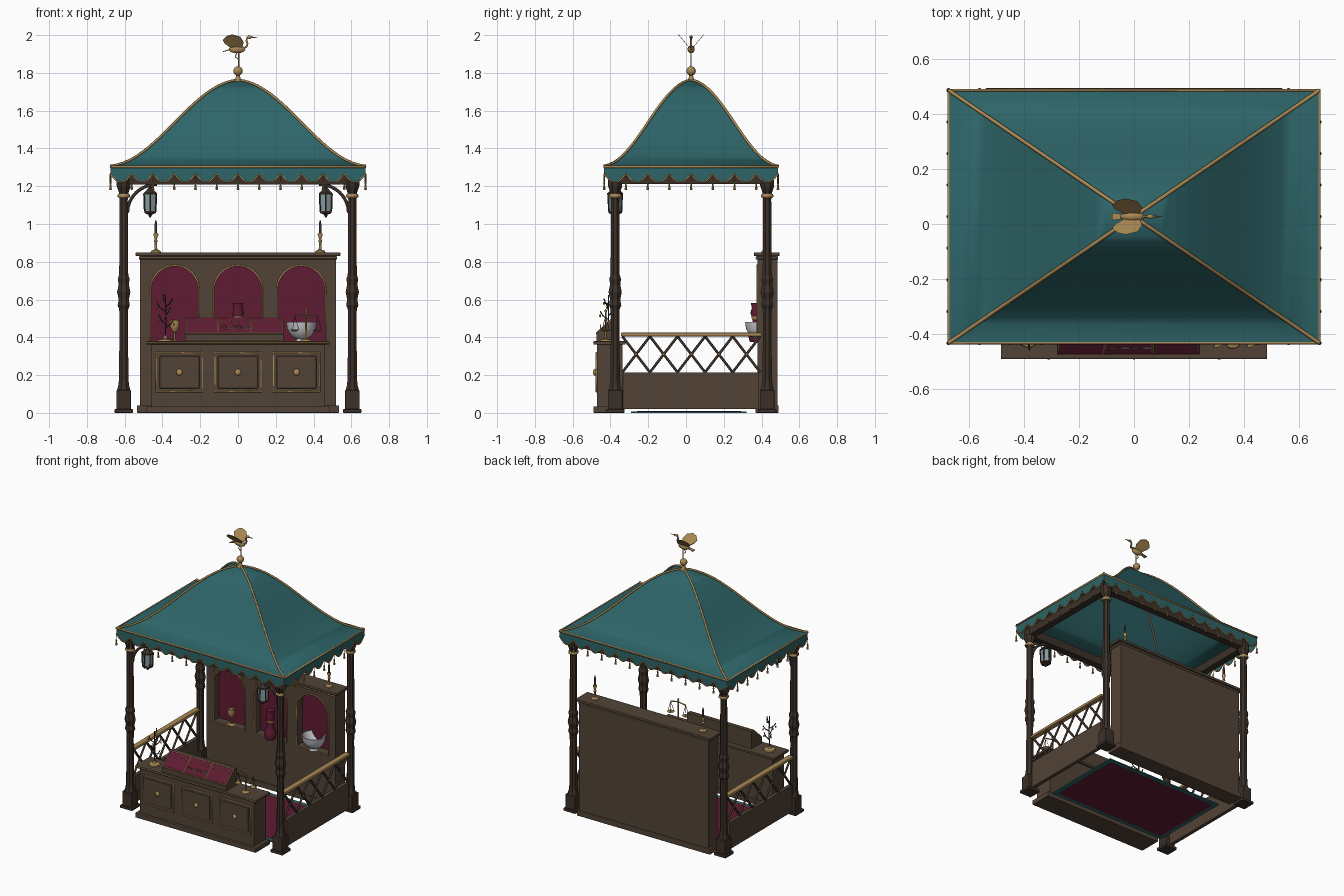
import bpy, bmesh
from math import sin, cos, pi
from mathutils import Vector, Matrix

if "Cube" in bpy.data.objects:
    bpy.data.objects.remove(bpy.data.objects["Cube"])

def mat(name, r, g, b):
    m = bpy.data.materials.new(name)
    m.diffuse_color = (r, g, b, 1)
    m.use_nodes = True
    m.node_tree.nodes["Principled BSDF"].inputs["Base Color"].default_value = m.diffuse_color
    return m

BROWN = mat("wood", .085, .057, .038)
DARK = mat("dark_wood", .045, .03, .022)
GOLD = mat("gold", .40, .25, .09)
TEAL = mat("teal_cloth", .027, .13, .14)
WINE = mat("wine_cloth", .115, .011, .032)
GLASS = mat("glass", .25, .36, .38)
SILVER = mat("silver", .6, .62, .65)
CY = .027                      # canopy centre in y
PX, PF, PB = .605, -.375, .43  # post positions

def finish(name, bm, m, smooth=False, bevel=0):
    bmesh.ops.recalc_face_normals(bm, faces=bm.faces)
    me = bpy.data.meshes.new(name)
    bm.to_mesh(me)
    bm.free()
    ob = bpy.data.objects.new(name, me)
    bpy.context.collection.objects.link(ob)
    me.materials.append(m)
    if bevel:
        b = ob.modifiers.new("bevel", "BEVEL")
        b.width, b.segments = bevel, 2
    if smooth:
        bpy.ops.object.select_all(action='DESELECT')
        ob.select_set(True)
        bpy.context.view_layer.objects.active = ob
        bpy.ops.object.shade_smooth_by_angle(angle=.7)
    return ob

def boxes(name, m, *spans, bevel=0):
    """each span is x0,x1,y0,y1,z0,z1"""
    bm = bmesh.new()
    for x0, x1, y0, y1, z0, z1 in spans:
        M = Matrix.Translation(((x0+x1)/2, (y0+y1)/2, (z0+z1)/2)) @ Matrix.Diagonal((x1-x0, y1-y0, z1-z0, 1))
        bmesh.ops.create_cube(bm, size=1, matrix=M)
    return finish(name, bm, m, bevel=bevel)

def lathe(name, m, prof, locs, n=16):
    """profile of (radius, z) spun around z at every (x, y)"""
    bm = bmesh.new()
    for x, y in locs:
        rings = [[bm.verts.new((x+r*cos(2*pi*(i+.5)/n), y+r*sin(2*pi*(i+.5)/n), z)) for i in range(n)] for r, z in prof]
        for a, b in zip(rings, rings[1:]):
            for i in range(n):
                bm.faces.new((a[i], a[(i+1) % n], b[(i+1) % n], b[i]))
        bm.faces.new(rings[0])
        bm.faces.new(rings[-1])
    return finish(name, bm, m, n > 8)

def balls(name, m, locs, size):
    bm = bmesh.new()
    for l in locs:
        bmesh.ops.create_uvsphere(bm, u_segments=14, v_segments=8, radius=1,
                                  matrix=Matrix.Translation(l) @ Matrix.Diagonal((*size, 1)))
    return finish(name, bm, m, True)

def tubes(name, m, paths, r, closed=False):
    cu = bpy.data.curves.new(name, 'CURVE')
    cu.dimensions, cu.bevel_depth, cu.bevel_resolution, cu.use_fill_caps = '3D', r, 1, True
    for p in paths:
        s = cu.splines.new('POLY')
        s.points.add(len(p)-1)
        for q, c in zip(s.points, p):
            q.co = (*c, 1)
        s.use_cyclic_u = closed
    cu.materials.append(m)
    ob = bpy.data.objects.new(name, cu)
    bpy.context.collection.objects.link(ob)
    return ob

def prism(name, m, outlines, offset):
    bm = bmesh.new()
    for pts in outlines:
        f = bm.faces.new([bm.verts.new(p) for p in pts])
        g = bmesh.ops.extrude_face_region(bm, geom=[f])["geom"]
        bmesh.ops.translate(bm, vec=offset, verts=[v for v in g if isinstance(v, bmesh.types.BMVert)])
    return finish(name, bm, m)

def ring(x, y, z, r, n=12):
    return [(x+r*cos(2*pi*i/n), y, z+r*sin(2*pi*i/n)) for i in range(n)]

# --- posts and frame
posts = [(sx*PX, y) for sx in (-1, 1) for y in (PF, PB)]
boxes("post_base", DARK, *[(x-h, x+h, y-h, y+h, a, b) for x, y in posts
      for h, a, b in ((.048, 0, .02), (.038, .02, .12))], bevel=.003)
lathe("post_shaft", DARK, [(.038, .12), (.031, .145), (.027, .18), (.024, .5), (.026, .55), (.035, .57), (.029, .6),
      (.038, .64), (.029, .68), (.034, .71), (.026, .73), (.023, 1.13), (.031, 1.15), (.027, 1.165), (.04, 1.2), (.04, 1.25)], posts, 8)
lathe("post_gold_ring", GOLD, [(.03, 1.14), (.034, 1.145), (.034, 1.153), (.03, 1.158)], posts, 12)
boxes("top_beam", DARK, *[(-PX, PX, y-.025, y+.025, 1.21, 1.27) for y in (PF, PB)],
      *[(x-.025, x+.025, PF, PB, 1.211, 1.269) for x in (-PX, PX)])
arc = [(.43+.155*sin(t*pi/16), 1.06+.15*cos(t*pi/16)) for t in range(9)]
tubes("corner_brace", DARK, [[(s*x, PF, z) for x, z in arc] for s in (-1, 1)], .01)

# --- canopy
HX, HY = .675, .46
def roof_z(t):
    return 1.305 + .455*(.88*(1+cos(pi*t))/2 + .12*(1-t))
T = [i/20 for i in range(21)]
bm = bmesh.new()
for c0, c1 in (((-1, -1), (1, -1)), ((1, -1), (1, 1)), ((1, 1), (-1, 1)), ((-1, 1), (-1, -1))):
    rows = [[bm.verts.new((t*HX*c[0], CY+t*HY*c[1], roof_z(t))) for c in (c0, c1)] for t in T[1:]]
    apex = bm.verts.new((0, CY, roof_z(0)))
    bm.faces.new((apex, *rows[0]))
    for a, b in zip(rows, rows[1:]):
        bm.faces.new((a[0], a[1], b[1], b[0]))
bmesh.ops.remove_doubles(bm, verts=bm.verts, dist=1e-5)
finish("canopy", bm, TEAL, True)
tubes("canopy_ridge", GOLD, [[(t*HX*a, CY+t*HY*b, roof_z(t)+.003) for t in T] for a in (-1, 1) for b in (-1, 1)], .007)
tubes("eave_trim", GOLD, [[(a*HX, CY+b*HY, 1.303) for a, b in ((-1, -1), (1, -1), (1, 1), (-1, 1))]], .007, True)

# --- scalloped valance with tassels
bm = bmesh.new()
hems, tassels = [], []
for sx, sy, n in ((0, -1, 12), (0, 1, 12), (-1, 0, 8), (1, 0, 8)):
    def at(u, z):
        return (u*HX, CY+sy*HY, z) if sy else (sx*HX, CY+u*HY, z)
    hem = []
    for i in range(n*8+1):
        hem.append(at(2*i/(n*8)-1, 1.265-.045*sin(pi*(i % 8)/8)))
    top = [bm.verts.new((p[0], p[1], 1.303)) for p in hem]
    low = [bm.verts.new(p) for p in hem]
    for i in range(len(hem)-1):
        bm.faces.new((top[i], top[i+1], low[i+1], low[i]))
    hems.append(hem)
    tassels += [at(2*i/n-1, 0)[:2] for i in range(n)]
finish("valance", bm, TEAL)
tubes("valance_hem", GOLD, hems, .0045)
lathe("tassel", GOLD, [(.002, 1.265), (.002, 1.222), (.006, 1.217), (.004, 1.208), (.008, 1.182), (.001, 1.18)], tassels, 8)

# --- bird finial
lathe("finial_stem", GOLD, [(.03, 1.745), (.016, 1.765), (.01, 1.785), (.01, 1.80)], [(0, CY)])
balls("finial_ball", GOLD, [(0, CY, 1.81)], (.025, .025, .025))
tubes("bird_leg", GOLD, [[(.004, CY, 1.83), (.004, CY, 1.91)], [(.004, CY, 1.87), (-.015, CY, 1.885), (-.005, CY, 1.91)]], .003)
balls("bird_body", GOLD, [(-.005, CY, 1.925)], (.045, .019, .021))
tubes("bird_neck", GOLD, [[(.03, CY, 1.93), (.046, CY, 1.94), (.05, CY, 1.955), (.045, CY, 1.97), (.048, CY, 1.984), (.06, CY, 1.99)]], .006)
balls("bird_head", GOLD, [(.06, CY, 1.989)], (.013, .009, .009))
bm = bmesh.new()
bmesh.ops.create_cone(bm, segments=8, radius1=.005, radius2=.0005, depth=.04, cap_ends=True,
                      matrix=Matrix.Translation((.085, CY, 1.988)) @ Matrix.Rotation(pi/2, 4, 'Y'))
finish("bird_beak", bm, GOLD)
prism("bird_tail", GOLD, [[(-.04, CY-.008, 1.922), (-.08, CY-.014, 1.91), (-.08, CY+.014, 1.91), (-.04, CY+.008, 1.922)]], (0, 0, .005))
wing = [(.02, 0), (.03, .035), (.012, .07), (-.03, .085), (-.06, .075), (-.08, .05), (-.07, .03), (-.035, 0)]
prism("bird_wing", GOLD, [[(x, CY+k*(.008+s*.68), 1.93+s*.82) for x, s in wing] for k in (-1, 1)], (0, 0, .004))

# --- lanterns
lamps = [(-.465, PF), (.465, PF)]
lathe("lantern_glass", GLASS, [(.032, 1.07), (.036, 1.155)], lamps, 6)
lathe("lantern_base", DARK, [(.005, 1.035), (.012, 1.05), (.036, 1.058), (.036, 1.07)], lamps, 6)
lathe("lantern_cap", DARK, [(.042, 1.155), (.042, 1.163), (.02, 1.182), (.008, 1.195)], lamps, 6)
tubes("lantern_bar", DARK, [[(x+.034*cos(a*pi/3+pi/6), y+.034*sin(a*pi/3+pi/6), 1.065),
      (x+.038*cos(a*pi/3+pi/6), y+.038*sin(a*pi/3+pi/6), 1.158)] for x, y in lamps for a in range(6)], .004)
tubes("lantern_hook", DARK, [[(x, y, 1.19), (x, y, 1.22)] for x, y in lamps], .004)
tubes("lantern_ring", DARK, [ring(x, y, 1.203, .012) for x, y in lamps], .003, True)

# --- counter
boxes("counter_body", BROWN, (-.46, .46, -.472, -.335, .03, .362), bevel=.002)
boxes("counter_base", BROWN, (-.485, .485, -.49, -.325, 0, .035), bevel=.004)
boxes("counter_top", BROWN, (-.485, .485, -.49, -.32, .362, .38), bevel=.004)
tubes("counter_top_trim", GOLD, [[(-.484, -.488, .372), (.484, -.488, .372)]], .004)
tubes("counter_panel_frame", GOLD, [[(c+a*.122, -.474, .215+b*.103) for a, b in ((-1, -1), (1, -1), (1, 1), (-1, 1))]
      for c in (-.31, 0, .31)], .006, True)
boxes("counter_panel", BROWN, *[(c-.105, c+.105, -.478, -.47, .13, .30) for c in (-.31, 0, .31)], bevel=.003)
balls("counter_knob", GOLD, [(c, -.483, .215) for c in (-.31, 0, .31)], (.017, .01, .017))

# --- back cabinet with three arched niches
def arch(c, y, w=.128, grow=0):
    return [(c-w-grow, y, .375), (c+w+grow, y, .375)] + \
           [(c+(w+grow)*cos(pi*i/16), y, .652+(w+grow)*sin(pi*i/16)) for i in range(17)]
niches = (-.335, 0, .335)
cab = boxes("cabinet_body", BROWN, (-.52, .52, .378, .485, .03, .825))
cut = prism("niche_cutter", BROWN, [arch(c, .34) for c in niches], (0, .11, 0))
cut.hide_render = True
bo = cab.modifiers.new("niches", "BOOLEAN")
bo.object, bo.operation, bo.solver = cut, 'DIFFERENCE', 'EXACT'
bpy.context.view_layer.objects.active = cab
bpy.ops.object.modifier_apply(modifier="niches")
bpy.data.objects.remove(cut)
prism("niche_lining", WINE, [arch(c, .443) for c in niches], (0, .005, 0))
tubes("niche_trim", GOLD, [arch(c, .377) for c in niches], .005, True)
boxes("cabinet_base", BROWN, (-.535, .535, .368, .49, 0, .04), bevel=.004)
boxes("cabinet_cornice", BROWN, (-.525, .525, .37, .488, .812, .83), (-.542, .542, .36, .495, .83, .85), bevel=.005)
tubes("cornice_trim", GOLD, [[(-.525, .37, .82), (.525, .37, .82)]], .004)
cand = [(-.435, .425), (.435, .425)]
lathe("candlestick", GOLD, [(.028, .85), (.026, .857), (.008, .865), (.006, .9), (.011, .91), (.006, .92), (.014, .945), (.012, .95)], cand, 12)
lathe("candle", DARK, [(.008, .945), (.007, 1.0), (.002, 1.02)], cand, 10)
lathe("goblet", GOLD, [(.024, .375), (.006, .385), (.005, .425), (.018, .437), (.026, .465), (.024, .492), (.02, .492), (.018, .45)], [(-.335, .4)])
lathe("vase", WINE, [(.034, .375), (.042, .40), (.036, .435), (.017, .475), (.022, .5), (.032, .53), (.024, .555), (.029, .582), (.022, .582)], [(0, .372)])
lathe("vase_band", GOLD, [(.022, .495), (.026, .503), (.025, .51)], [(0, .372)])
lathe("bowl", SILVER, [(.03, .375), (.025, .39), (.055, .41), (.075, .445), (.08, .482), (.074, .482), (.05, .425), (.01, .405)], [(.335, .392)], 24)

# --- side rails with lattice
sides = (-PX, PX)
boxes("side_panel", BROWN, *[(x-.014, x+.014, PF+.04, PB-.045, .02, .215) for x in sides], bevel=.003)
boxes("hand_rail", GOLD, *[(x-.02, x+.02, PF+.03, PB-.03, .405, .425) for x in sides], bevel=.005)
W, Y0 = .146, PF+.038
tubes("lattice", DARK, [[(x, Y0+(i+a)*W, .215), (x, Y0+(i+1-a)*W, .405)] for x in sides for i in range(5) for a in (0, 1)], .008)
balls("lattice_stud", GOLD, [(x, Y0+(i+.5)*W, .31) for x in sides for i in range(5)], (.012, .008, .008))

# --- rug
boxes("rug_border", TEAL, (-.48, .48, -.29, .32, 0, .008))
boxes("rug", WINE, (-.45, .45, -.26, .29, -.0005, .010))

# --- sloped display case with jewels
def slope(x, t, h=0):  # t runs 0..1 up the slope
    return (x, -.472+.09*t-.6*h, .418+.082*t+.8*h)
prism("display_case", BROWN, [[(-.28, -.475, .38), (-.28, -.475, .415), (-.28, -.38, .505), (-.28, -.355, .505), (-.28, -.355, .38)]], (.52, 0, 0))
cells = [(-.275, -.11), (-.105, .065), (.07, .235)]
prism("display_cushion", WINE, [[slope(a, .03), slope(b, .03), slope(b, .97), slope(a, .97)] for a, b in cells], (0, -.004, .005))
tubes("display_trim", GOLD, [[slope(a, 0, .004), slope(b, 0, .004), slope(b, 1, .004), slope(a, 1, .004)] for a, b in cells], .004, True)
jewels = [slope(a+(b-a)*(k+.5)/4, .75, .007) for a, b in cells for k in range(4)]
balls("jewel", GOLD, jewels, (.006, .005, .006))
for nm, m, off in (("gold_ring", GOLD, 0), ("silver_ring", SILVER, .045)):
    tubes(nm, m, [ring(*slope(c+off, .3, .012), .013) for c in (-.075, .005)], .003, True)

# --- jewellery tree
tx, ty = -.385, -.41
lathe("tree_base", GOLD, [(.04, .38), (.038, .388), (.012, .395), (.005, .41)], [(tx, ty)])
br = [(cos(i*2.4), sin(i*2.4), .45+.022*i) for i in range(7)]
tubes("jewellery_tree", DARK, [[(tx, ty, .39), (tx+.004, ty, .5), (tx, ty, .625)]] +
      [[(tx, ty, z), (tx+.03*c, ty+.03*s, z+.02), (tx+.045*c, ty+.045*s, z+.045)] for c, s, z in br], .0035)
balls("tree_bead", GOLD, [(tx+.045*c, ty+.045*s, z+.02) for c, s, z in br], (.005, .005, .008))

# --- balance scale
sx, sy = .36, -.425
lathe("scale_stand", GOLD, [(.03, .38), (.028, .388), (.006, .395), (.004, .53), (.008, .54), (.002, .55)], [(sx, sy)], 12)
pans = [(sx-.06, sy), (sx+.06, sy)]
tubes("scale_beam", GOLD, [[(sx-.06, sy, .515), (sx, sy, .525), (sx+.06, sy, .515)]], .004)
tubes("scale_cord", DARK, [[(x, y, .515), (x+.022*cos(a), y+.022*sin(a), .44)] for x, y in pans for a in (0, 2.1, 4.2)], .0015)
lathe("scale_pan", GOLD, [(.008, .43), (.025, .44), (.023, .441)], pans, 14)
